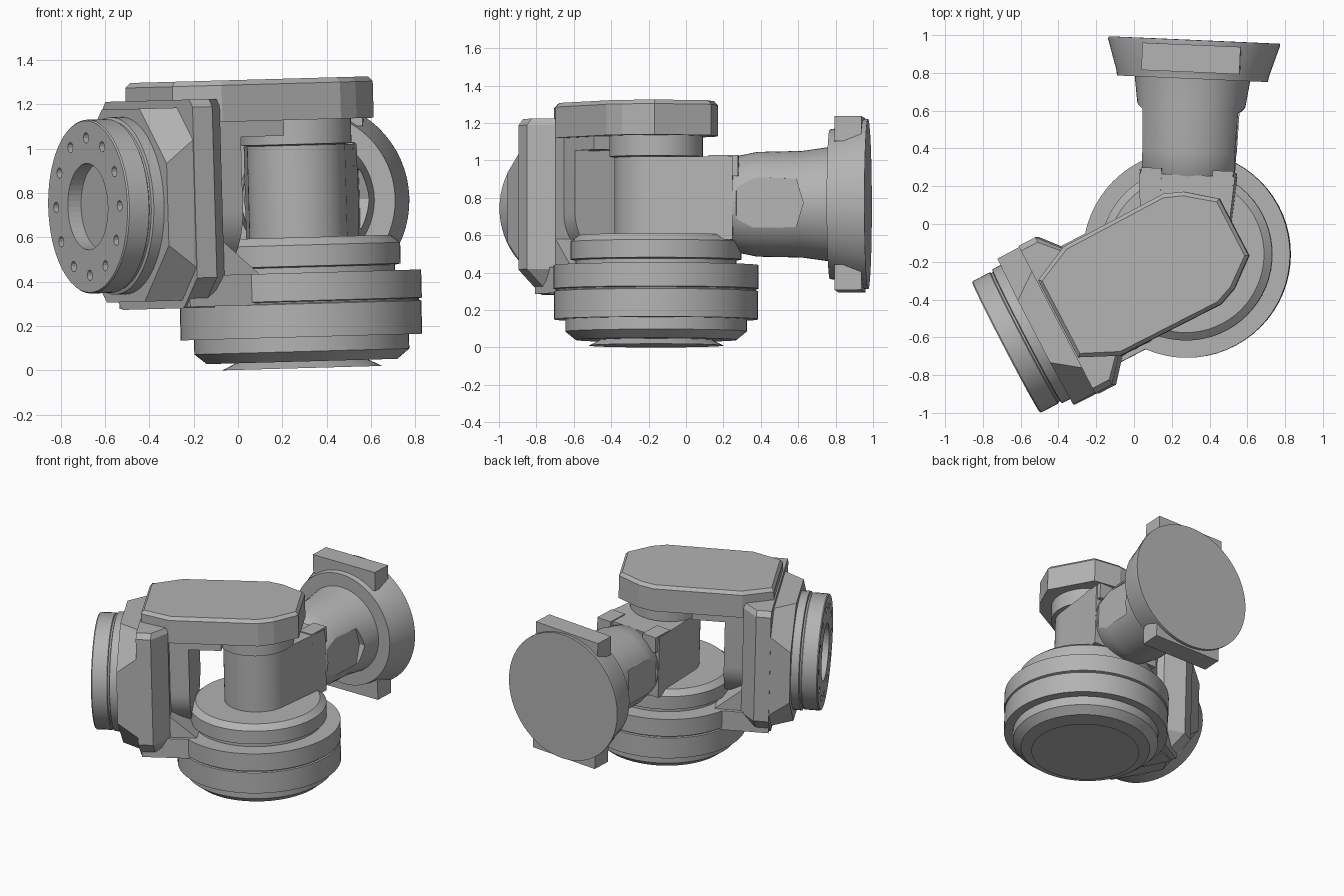
import bpy, bmesh, math
from math import cos, sin, pi, radians
from mathutils import Matrix

if "Cube" in bpy.data.objects:
    bpy.data.objects.remove(bpy.data.objects["Cube"])

grey = bpy.data.materials.new("machined_grey")
grey.use_nodes = True
grey.diffuse_color = (0.45, 0.45, 0.45, 1)
grey.node_tree.nodes["Principled BSDF"].inputs["Base Color"].default_value = grey.diffuse_color

# Slightly tilted main axis, then one frame per arm (local x points outward)
MAIN = Matrix.Translation((0.29, -0.16, 0.01)) @ Matrix.Rotation(radians(-1.6), 4, 'Y')
FRONT = MAIN @ Matrix.Rotation(radians(207.5), 4, 'Z')
BACK = MAIN @ Matrix.Rotation(radians(87.5), 4, 'Z')
# Maps (side, up, along) to (along, side, up)
ALONG = Matrix(((0, 0, 1, 0), (1, 0, 0, 0), (0, 1, 0, 0), (0, 0, 0, 1)))
MID = 0.755
AXIS = Matrix.Translation((0, 0, MID)) @ ALONG


def loft(name, rings, matrix, smooth=False):
    """Skin a stack of equal rings; each ring is (outline, height)."""
    bm = bmesh.new()
    rows = [[bm.verts.new((x, y, h)) for x, y in pts] for pts, h in rings]
    n = len(rows[0])
    for a, b in zip(rows, rows[1:]):
        for i in range(n):
            j = (i + 1) % n
            bm.faces.new((a[i], a[j], b[j], b[i]))
    bm.faces.new(rows[0][::-1])
    bm.faces.new(rows[-1])
    bmesh.ops.recalc_face_normals(bm, faces=bm.faces)
    mesh = bpy.data.meshes.new(name)
    bm.to_mesh(mesh)
    bm.free()
    ob = bpy.data.objects.new(name, mesh)
    bpy.context.collection.objects.link(ob)
    ob.matrix_world = matrix
    mesh.materials.append(grey)
    if smooth:
        select(ob)
        bpy.ops.object.shade_smooth_by_angle(angle=radians(25))
    return ob


def select(ob):
    bpy.ops.object.select_all(action='DESELECT')
    ob.select_set(True)
    bpy.context.view_layer.objects.active = ob


def circle(r, n=64, cx=0, cy=0):
    return [(cx + r * cos(2 * pi * i / n), cy + r * sin(2 * pi * i / n)) for i in range(n)]


def lathe(name, profile, matrix, n=64):
    return loft(name, [(circle(r, n), h) for r, h in profile], matrix, True)


def prism(name, pts, h0, h1, matrix, smooth=False):
    return loft(name, [(pts, h0), (pts, h1)], matrix, smooth)


def mirrored(half):
    """Close an outline by mirroring it across the first coordinate."""
    return half + [(-x, y) for x, y in reversed(half)]


def rect(x0, x1, y0, y1):
    return [(x0, y0), (x1, y0), (x1, y1), (x0, y1)]


def octagon(w, c):
    return mirrored([(w - c, -w), (w, c - w), (w, w - c), (w - c, w)])


def cut(ob, cutters):
    for c in cutters:
        c.hide_render = True
        mod = ob.modifiers.new("cut", 'BOOLEAN')
        mod.operation = 'DIFFERENCE'
        mod.solver = 'EXACT'
        mod.object = c
        bpy.context.view_layer.update()
        select(ob)
        bpy.ops.object.modifier_apply(modifier=mod.name)
        bpy.data.objects.remove(c)


# Round base: foot, lower drum, wide drum with a seam, upper ring
lathe("base_foot", [(0.36, 0), (0.28, 0.04)], MAIN)
lathe("lower_drum", [(0.43, 0.03), (0.485, 0.075), (0.485, 0.15)], MAIN)
lathe("wide_drum", [(0.545, 0.14), (0.545, 0.29), (0.535, 0.294), (0.535, 0.3),
                    (0.548, 0.304), (0.548, 0.43)], MAIN)
lathe("upper_ring", [(0.43, 0.42), (0.43, 0.455), (0.457, 0.46), (0.457, 0.555),
                     (0.415, 0.59)], MAIN)

# Central column and its cap
lathe("column_cap", [(0.215, 0.98), (0.215, 1.005), (0.25, 1.01), (0.25, 1.13)], MAIN)
arc = [(0.222 * sin(a), -0.222 * cos(a)) for a in [pi / 2 * i / 16 for i in range(17)]]
prism("column", mirrored(arc + [(0.255, 0.42)]), 0.56, 1.005,
      BACK @ Matrix(((0, 1, 0, 0), (1, 0, 0, 0), (0, 0, 1, 0), (0, 0, 0, 1))), True)

# Back arm: tube with side pockets
tube = lathe("back_tube", [(0.17, 0.3), (0.255, 0.42), (0.28, 0.54), (0.285, 0.78),
                           (0.31, 0.96)], BACK @ AXIS)
pocket = [(0.44, 0.09), (0.49, 0.14), (0.76, 0.13), (0.8, 0),
          (0.76, -0.13), (0.48, -0.13), (0.44, -0.08)]
cutters = []
for s in (-1, 1):
    m = BACK @ Matrix.Translation((0, s * 0.33, MID)) @ Matrix.Rotation(pi / 2, 4, 'X')
    cutters.append(prism("pocket_cutter", pocket, -0.085, 0.085, m))
cut(tube, cutters)
for s in (-1, 1):
    prism("tube_lug", rect(0.29, 0.45, s * 0.19 - 0.055, s * 0.19 + 0.055), 0.9, 1.012, BACK)

# Back flange with an ear above and below
lathe("back_flange", [(0.4, 0.93), (0.405, 0.96), (0.455, 1.12), (0.455, 1.135)], BACK @ AXIS)
for s in (-1, 1):
    lo, hi = sorted((s * 0.33, s * 0.465))
    prism("flange_ear", rect(-0.26, 0.26, lo, hi), 0.965, 1.11, BACK @ AXIS)

# Top arm: long plate with chamfered ends and rim
half = [(0.74, 0.23), (0.54, 0.325), (-0.06, 0.33), (-0.16, 0.29), (-0.31, 0.17)]
plate = half + [(x, -y) for x, y in reversed(half)]
inner = [(0.215 + (x - 0.215) * 0.965, y * 0.94) for x, y in plate]
loft("top_arm", [(plate, 1.12), (plate, 1.285), (inner, 1.307)], FRONT)
prism("arm_pad", rect(0.2, 0.46, -0.27, 0.27), 1.05, 1.13, FRONT)

# Front housing: rear plate, octagon neck, rounded inner boss
shell = mirrored([(0.3, 0.285), (0.44, 0.42), (0.44, 1.19), (0.41, 1.225)])
back_shell = [(x * 0.73, y) for x, y in shell]
loft("housing_plate", [(back_shell, 0.55), (shell, 0.65), (shell, 0.75)], FRONT @ ALONG)
loft("housing_neck", [(octagon(0.435, 0.14), 0.74), (octagon(0.435, 0.25), 0.887)], FRONT @ AXIS)
bowl = [(0.27 * sin(a), 0.72 - 0.27 * cos(a)) for a in [pi / 2 * i / 16 for i in range(17)]]
prism("inner_boss", mirrored(bowl + [(0.27, 1.14)]), 0.42, 0.6, FRONT @ ALONG, True)

# Lower bracket joining the housing to the wide drum, with sloped ribs
prism("lower_bracket", rect(0.2, 0.74, -0.345, 0.345), 0.29, 0.43, FRONT)
rib = [(0.36, 0.42), (0.62, 0.42), (0.62, 0.6), (0.55, 0.58)]
prism("bracket_rib", rib, -0.32, 0.32, FRONT @ Matrix.Rotation(pi / 2, 4, 'X'))

# Front tool flange with a centre recess and a ring of bolt holes
flange = lathe("tool_flange", [(0.4, 0.87), (0.4, 0.94), (0.385, 0.945), (0.385, 0.955),
                               (0.392, 0.96), (0.392, 1.06), (0.387, 1.067)], FRONT @ AXIS)
cutters = [prism("recess_cutter", circle(0.195, 48), 1.0, 1.1, FRONT @ AXIS)]
for i in range(12):
    a = 2 * pi * i / 12
    cutters.append(prism("bolt_cutter", circle(0.024, 12, 0.31 * cos(a), 0.31 * sin(a)),
                         1.03, 1.1, FRONT @ AXIS))
cut(flange, cutters)
